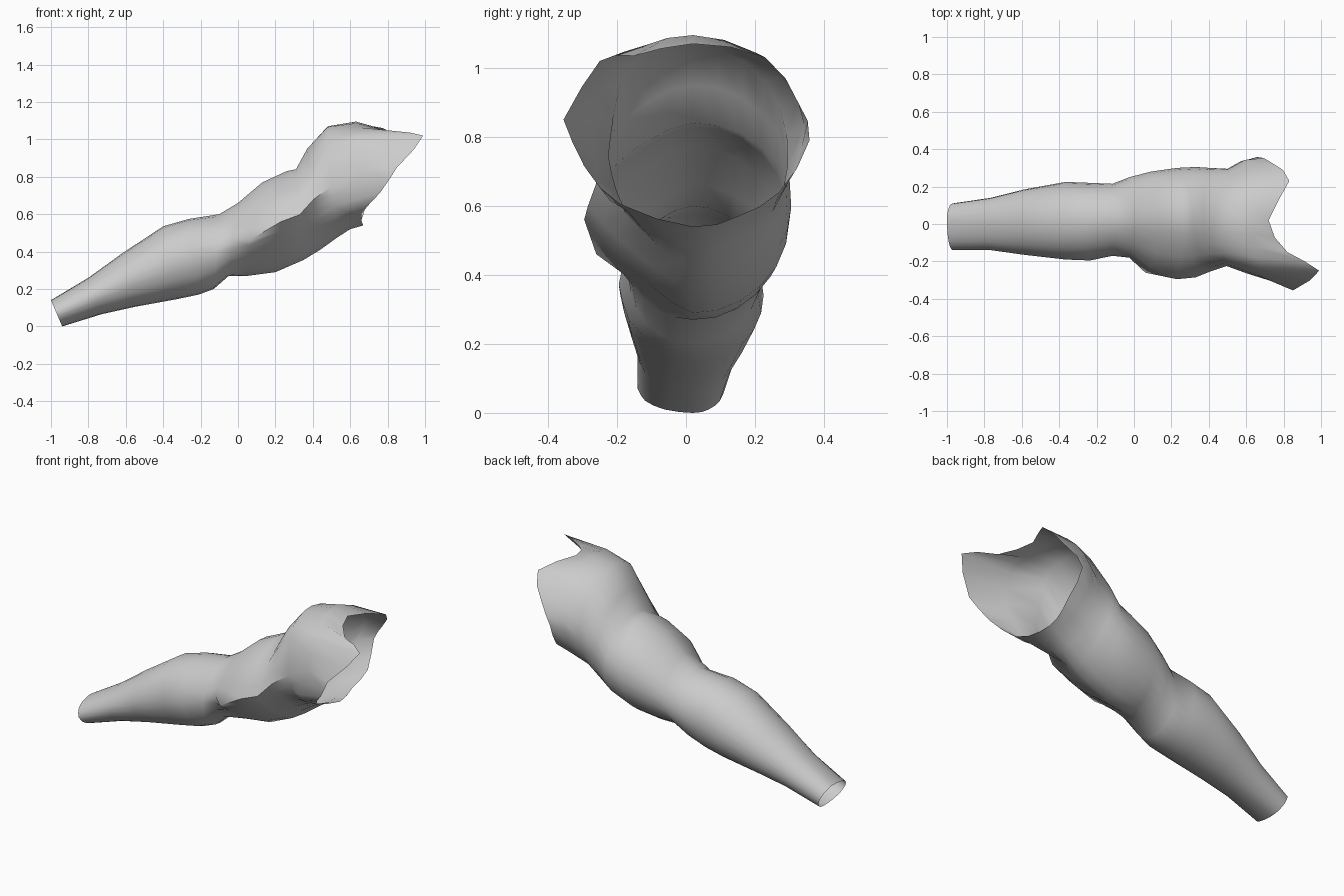
import bpy, bmesh, math
from mathutils import Vector

if "Cube" in bpy.data.objects:
    bpy.data.objects.remove(bpy.data.objects["Cube"])

N = 12  # points per ring: 0 = top, 3 = front, 6 = bottom, 9 = back


def ring(tx, tz, bx, bz, front, back, flat=0.0, upper=0.0):
    """Oval section between a top and a bottom point.
    flat straightens the lower front, upper straightens the upper front."""
    yc = 0.02
    pts = []
    for k in range(N):
        a = 2 * math.pi * k / N
        c, s = math.cos(a), math.sin(a)
        if k in (4, 5):
            t = (k - 3) / 3
            c += (-t - c) * flat
            s += (1 - t - s) * flat
        if k in (1, 2):
            c += (1 - k / 3 - c) * upper
            s += (k / 3 - s) * upper
        w = (yc - front) if s > 0 else (back - yc)
        pts.append(Vector(((tx + bx) / 2 + (tx - bx) / 2 * c, yc - s * w,
                           (tz + bz) / 2 + (tz - bz) / 2 * c)))
    return pts


def refine(r):
    """Round a ring by adding a curved midpoint on every side."""
    out = []
    for k in range(N):
        a, b, c, d = (Vector(r[(k + i) % N]) for i in (-1, 0, 1, 2))
        if k == 2:      # keep the front corner crisp
            d = c + (c - b)
        if k == 3:
            a = b - (c - b)
        out += [b, (b + c) * 0.5625 - (a + d) * 0.0625]
    return out


# Wrist, forearm, elbow and upper arm sections
rings = [ring(*r) for r in (
    (-1.0, .14, -.94, .0, -.14, .11),
    (-.80, .26, -.73, .065, -.14, .14),
    (-.62, .39, -.55, .105, -.165, .185),
    (-.40, .535, -.33, .145, -.19, .225),
    (-.26, .575, -.21, .17, -.195, .22),
    (-.10, .60, -.13, .20, -.17, .215, 0, .2),
    (.0, .66, -.05, .27, -.18, .25, 0, .35),
    (.13, .77, .05, .27, -.26, .28, .7, .4),
    (.26, .83, .20, .29, -.295, .30, .75, .4),
    (.31, .84, .35, .355, -.285, .305, .75, .4),
    (.37, .95, .44, .41, -.255, .30, .75, .2))]
# The flank crease starts low near the elbow
rings[7][3] += Vector((-.03, 0, -.06))
rings[7][4] += Vector((-.01, 0, -.02))

# Shoulder sections, ending in the open rim
start = [(.48, .02, 1.07), (.48, -.11, 1.045), (.48, -.19, .96), (.495, -.225, .745),
         (.51, -.20, .64), (.54, -.14, .55), (.53, .03, .475), (.52, .14, .50),
         (.50, .25, .58), (.50, .295, .72), (.50, .27, .89), (.49, .17, 1.02)]
middle = [(.63, .02, 1.095), (.64, -.12, 1.065), (.67, -.23, 1.01), (.66, -.275, .84),
          (.57, -.25, .66), (.60, -.17, .585), (.60, .02, .52), (.60, .14, .545),
          (.60, .26, .61), (.57, .335, .77), (.62, .325, .90), (.63, .20, 1.045)]
rim = [(.72, .02, 1.07), (.82, -.15, 1.035), (.99, -.25, 1.02), (.85, -.355, .85),
       (.76, -.295, .715), (.66, -.19, .605), (.67, .02, .54), (.66, .15, .57),
       (.68, .27, .64), (.66, .358, .79), (.74, .325, .90), (.83, .23, 1.03)]
rings += [start, middle, rim]

# Skin the sections into one open tube
bm = bmesh.new()
loops = [[bm.verts.new(p) for p in refine(r)] for r in rings]
M = 2 * N
for a, b in zip(loops, loops[1:]):
    for k in range(M):
        j = (k + 1) % M
        bm.faces.new((a[k], b[k], b[j], a[j]))
bm.normal_update()
# Make the normals point away from the arm's axis
out = sum(f.normal.y * (f.calc_center_median().y - .02) for f in bm.faces)
if out < 0:
    bmesh.ops.reverse_faces(bm, faces=bm.faces)
# Sharp edge along the flank and under the front shoulder fold
path = [loops[i][6] for i in range(7, 12)]
for a, b in zip(path, path[1:]):
    edge = bm.edges.get((a, b))
    if edge:
        edge.smooth = False
crease = [tuple(v.co) for v in path]
mesh = bpy.data.meshes.new("arm")
bm.to_mesh(mesh)
bm.free()
arm = bpy.data.objects.new("arm", mesh)
bpy.context.collection.objects.link(arm)
bpy.context.view_layer.objects.active = arm
arm.select_set(True)
bpy.ops.object.shade_smooth_by_angle(angle=math.radians(50), keep_sharp_edges=True)
